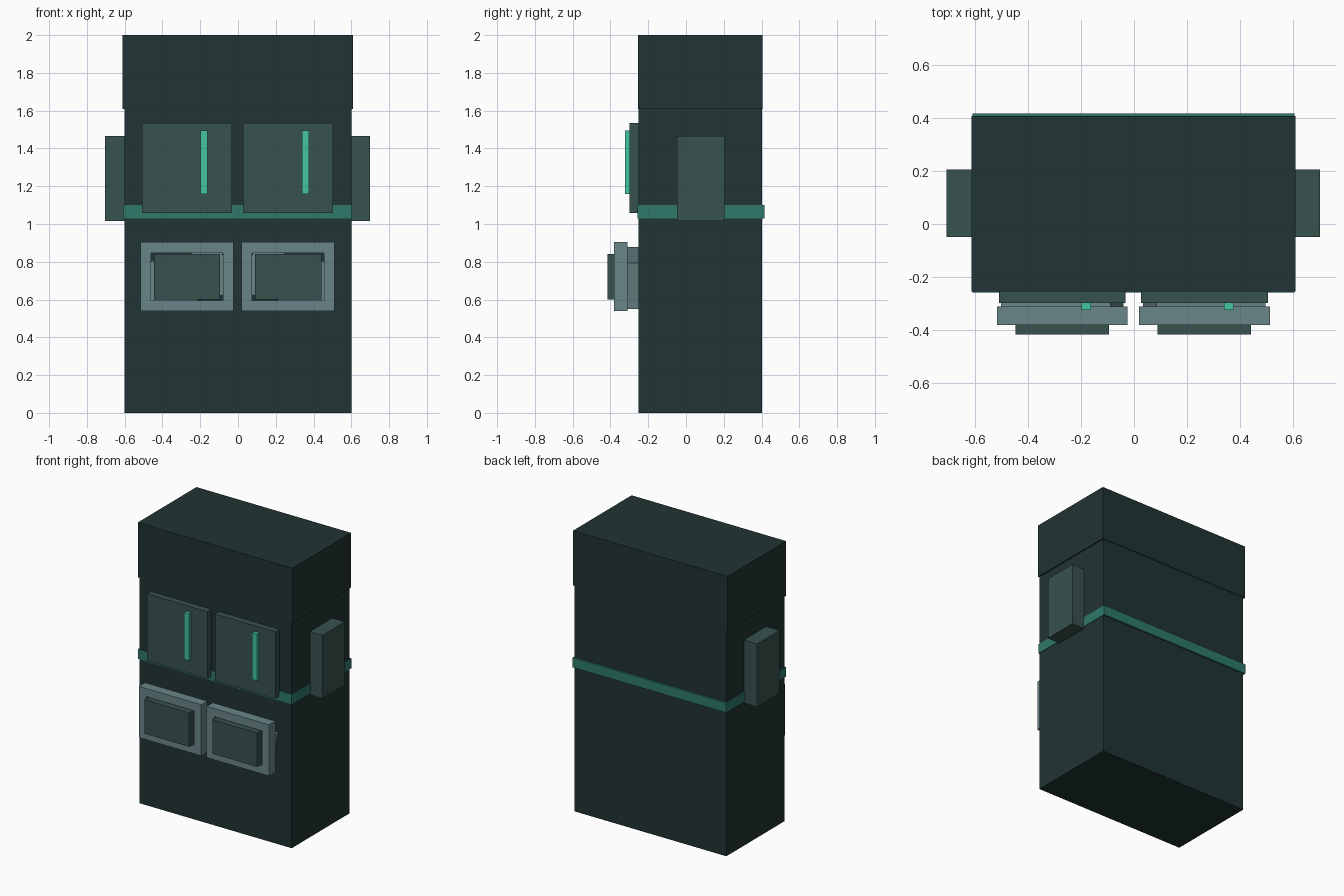
import bpy, bmesh
from mathutils import Matrix

if "Cube" in bpy.data.objects:
    bpy.data.objects.remove(bpy.data.objects["Cube"])


def srgb(r, g, b):
    lin = lambda c: c / 12.92 if c <= 0.04045 else ((c + 0.055) / 1.055) ** 2.4
    return (lin(r / 255), lin(g / 255), lin(b / 255), 1)


def material(name, rgb):
    m = bpy.data.materials.new(name)
    m.diffuse_color = srgb(*rgb)
    m.use_nodes = True
    m.node_tree.nodes["Principled BSDF"].inputs["Base Color"].default_value = m.diffuse_color
    return m


DARK = material("dark green", (33, 52, 51))
PANEL = material("slate green", (55, 82, 78))
BAND = material("teal", (46, 121, 106))
BRIGHT = material("bright mint", (66, 197, 158))
GREY = material("blue grey", (106, 134, 136))


def finish(name, bm, mat):
    me = bpy.data.meshes.new(name)
    bm.to_mesh(me)
    bm.free()
    me.materials.append(mat)
    ob = bpy.data.objects.new(name, me)
    bpy.context.collection.objects.link(ob)
    return ob


def box(name, x, y, z, mat, roll=0.0):
    """Box from (min, max) ranges, optionally rolled about the y axis."""
    size = [b - a for a, b in (x, y, z)]
    mid = [(a + b) / 2 for a, b in (x, y, z)]
    bm = bmesh.new()
    bmesh.ops.create_cube(bm, size=1, matrix=Matrix.Translation(mid)
                          @ Matrix.Rotation(roll, 4, 'Y') @ Matrix.Diagonal((*size, 1)))
    return finish(name, bm, mat)


def ring(name, x, y, z, hole_x, hole_z, mat):
    """Rectangular frame extruded along y."""
    bm = bmesh.new()

    def loop(xr, zr):
        return [bm.verts.new((px, y[0], pz)) for px, pz in
                ((xr[0], zr[0]), (xr[1], zr[0]), (xr[1], zr[1]), (xr[0], zr[1]))]
    outer, inner = loop(x, z), loop(hole_x, hole_z)
    faces = [bm.faces.new((outer[i], outer[(i + 1) % 4], inner[(i + 1) % 4], inner[i]))
             for i in range(4)]
    ext = bmesh.ops.extrude_face_region(bm, geom=faces, use_keep_orig=True)
    moved = [v for v in ext["geom"] if isinstance(v, bmesh.types.BMVert)]
    bmesh.ops.translate(bm, verts=moved, vec=(0, y[1] - y[0], 0))
    bmesh.ops.recalc_face_normals(bm, faces=bm.faces)
    return finish(name, bm, mat)


# Main cabinet, overhanging cap and trim band
box("body", (-0.60, 0.60), (-0.252, 0.402), (0, 1.61), DARK)
box("top_cap", (-0.612, 0.608), (-0.255, 0.406), (1.61, 2.0), DARK)
box("trim_band", (-0.608, 0.604), (-0.258, 0.415), (1.03, 1.10), BAND)

# Side boxes
for side, x in (("left", (-0.705, -0.59)), ("right", (0.59, 0.70))):
    box(side + "_side_box", x, (-0.048, 0.205), (1.017, 1.467), PANEL)

# Upper doors with handles
for side, x0, handle in (("left", -0.509, -0.198), ("right", 0.027, 0.338)):
    box(side + "_door", (x0, x0 + 0.477), (-0.298, -0.25), (1.058, 1.535), PANEL)
    box(side + "_handle", (handle, handle + 0.037), (-0.323, -0.297), (1.16, 1.495), BRIGHT)

# Lower hatches: tilted mount, frame and raised panel
for side, cx, roll in (("left", -0.27, -0.2), ("right", 0.265, 0.2)):
    box(side + "_hatch_mount", (cx - 0.21, cx + 0.21), (-0.311, -0.25),
        (0.588, 0.838), GREY, roll)
    ring(side + "_hatch_frame", (cx - 0.246, cx + 0.246), (-0.38, -0.31), (0.54, 0.905),
         (cx - 0.19, cx + 0.19), (0.596, 0.847), GREY)
    box(side + "_hatch_panel", (cx - 0.176, cx + 0.176), (-0.416, -0.31),
        (0.60, 0.842), PANEL)
